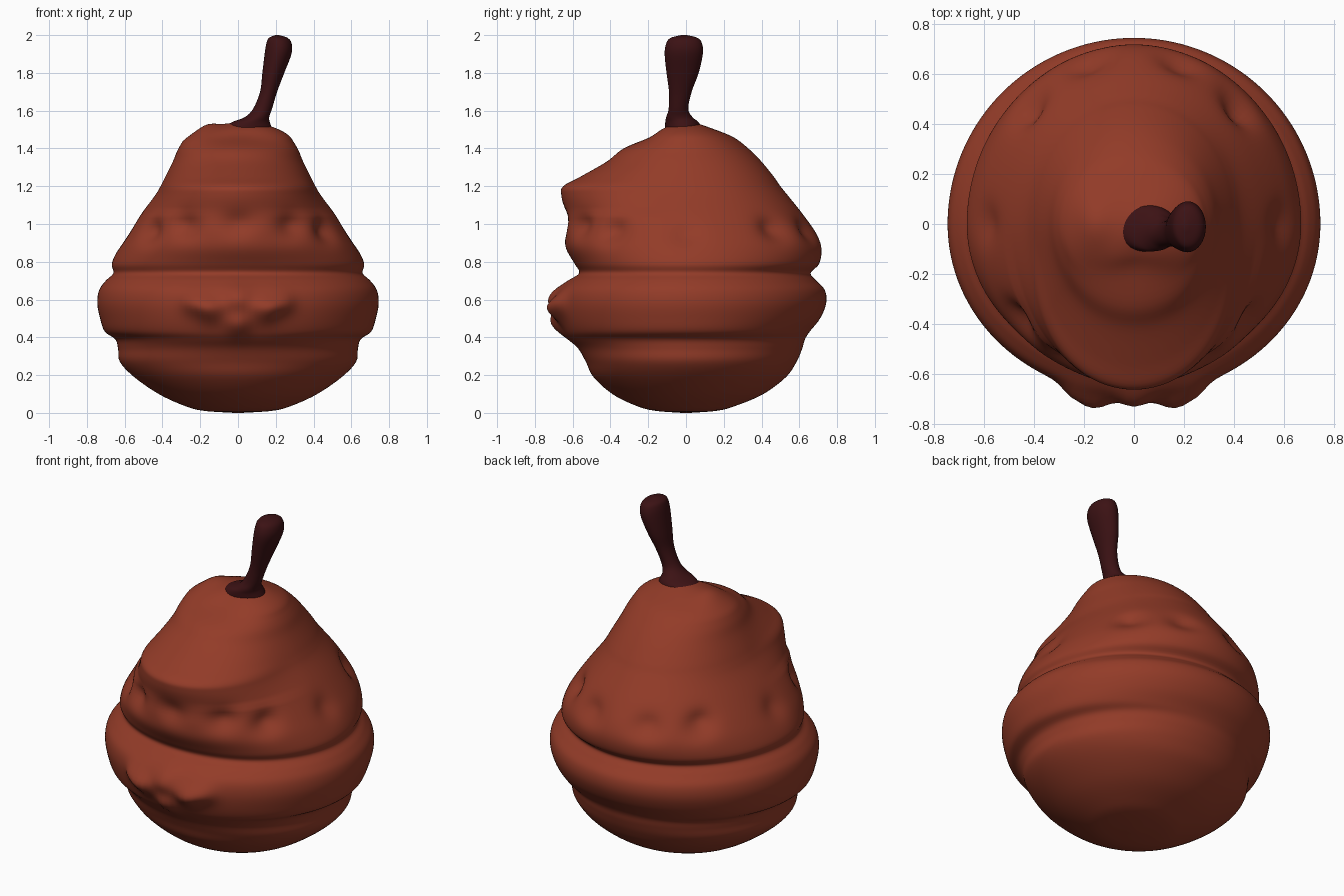
import bpy, bmesh, math


def material(name, col):
    m = bpy.data.materials.new(name)
    m.diffuse_color = (*col, 1)
    return m


def smooth_rows(rows, steps):
    """Catmull-Rom interpolation of the profile rows."""
    out = []
    for i in range(len(rows) - 1):
        p = [rows[max(0, min(len(rows) - 1, i + k))] for k in (-1, 0, 1, 2)]
        for s in range(steps):
            t = s / steps
            out.append([b + 0.5 * t * (c - a + t * (2*a - 5*b + 4*c - d + t * (3*(b - c) + d - a)))
                        for a, b, c, d in zip(*p)])
    out.append(list(rows[-1]))
    return out


def loft(name, rings, mat):
    bm = bmesh.new()
    loops = [[bm.verts.new(p) for p in ring] for ring in rings]
    n = len(loops[0])
    for a, b in zip(loops, loops[1:]):
        for j in range(n):
            k = (j + 1) % n
            bm.faces.new((a[j], a[k], b[k], b[j]))
    bm.faces.new(loops[0][::-1])
    bm.faces.new(loops[-1])
    for f in bm.faces:
        f.smooth = True
    me = bpy.data.meshes.new(name)
    bm.to_mesh(me)
    bm.free()
    me.materials.append(mat)
    ob = bpy.data.objects.new(name, me)
    bpy.context.collection.objects.link(ob)
    return ob


def bump(d2):
    return math.exp(-d2)


skin = material("russet skin", (0.29, 0.044, 0.021))
wood = material("dark stem", (0.045, 0.006, 0.007))

# Body profile: height, side radius, front radius, back radius
profile = [
    (0.0, 0.02, 0.02, 0.02), (0.012, 0.19, 0.17, 0.17), (0.04, 0.29, 0.27, 0.27),
    (0.10, 0.42, 0.39, 0.41), (0.19, 0.55, 0.49, 0.53), (0.27, 0.625, 0.53, 0.585),
    (0.34, 0.635, 0.57, 0.615), (0.39, 0.65, 0.62, 0.63), (0.43, 0.705, 0.65, 0.655),
    (0.50, 0.73, 0.675, 0.71), (0.58, 0.745, 0.685, 0.742), (0.65, 0.735, 0.67, 0.735),
    (0.70, 0.70, 0.62, 0.69), (0.74, 0.66, 0.565, 0.66), (0.79, 0.668, 0.59, 0.705),
    (0.87, 0.635, 0.635, 0.717), (0.95, 0.585, 0.645, 0.69), (1.05, 0.515, 0.64, 0.62),
    (1.15, 0.44, 0.66, 0.54), (1.20, 0.41, 0.65, 0.50), (1.25, 0.385, 0.56, 0.465),
    (1.33, 0.345, 0.42, 0.40), (1.40, 0.315, 0.33, 0.33), (1.46, 0.27, 0.19, 0.25),
    (1.505, 0.18, 0.12, 0.14), (1.535, 0.07, 0.05, 0.05), (1.54, 0.01, 0.01, 0.01)]

# Dimples round the shoulder: angle from the front, height, depth
dimples = [(0, 1.0, 0.03)]
for s in (1, -1):
    dimples += [(s * 27, 0.99, 0.04), (s * 50, 0.96, 0.045), (s * 90, 0.94, 0.025),
                (s * 138, 0.97, 0.05), (s * 164, 0.96, 0.04)]

# Lumps on the front of the fat ring: x, height, amount, width
lumps = [(0, 0.47, 0.045, 0.06), (0, 0.60, 0.045, 0.07)]
for s in (1, -1):
    lumps += [(s * 0.14, 0.55, 0.06, 0.065), (s * 0.23, 0.58, 0.04, 0.06)]

N = 144
rings = []
for z, side, front, back in smooth_rows(profile, 5):
    ring = []
    for j in range(N):
        a = 2 * math.pi * j / N
        c, s = math.cos(a), math.sin(a)
        w = abs(s) ** (2.6 if (s < 0 and z > 1.05) else 2)
        r = side + ((front if s < 0 else back) - side) * w
        deg = math.degrees(math.atan2(c, -s))
        for da, dz, depth in dimples:
            d = (deg - da + 180) % 360 - 180
            r -= depth * bump((d / 7.5) ** 2 + ((z - dz) / 0.06) ** 2)
        if s < 0:
            for lx, lz, amt, wid in lumps:
                r += amt * bump(((r * c - lx) / wid) ** 2 + ((z - lz) / wid) ** 2)
        shift = 0.04 * max(0, z - 1.44) / 0.1
        # small knob at the upper left
        lift = 0.025 * bump(((r * c + 0.19) / 0.06) ** 2 + ((r * s) / 0.1) ** 2) if z > 1.3 else 0
        ring.append((r * c + shift, r * s, max(0, z) + lift))
    rings.append(ring)
loft("pear_body", rings, skin)

# Stem: height, centre x, centre y, radius x, radius y
stem = [(1.48, 0.04, -0.01, 0.15, 0.10), (1.535, 0.065, -0.02, 0.105, 0.09),
        (1.565, 0.10, -0.035, 0.065, 0.07), (1.61, 0.13, -0.04, 0.05, 0.052),
        (1.70, 0.162, -0.03, 0.045, 0.06), (1.80, 0.187, -0.018, 0.058, 0.085),
        (1.90, 0.212, -0.012, 0.071, 0.101), (1.955, 0.217, -0.01, 0.067, 0.095),
        (1.985, 0.213, -0.01, 0.05, 0.072), (2.0, 0.207, -0.01, 0.01, 0.015)]
rings = [[(cx + rx * math.cos(2 * math.pi * j / 40), cy + ry * math.sin(2 * math.pi * j / 40), z)
          for j in range(40)] for z, cx, cy, rx, ry in smooth_rows(stem, 5)]
loft("stem", rings, wood)
